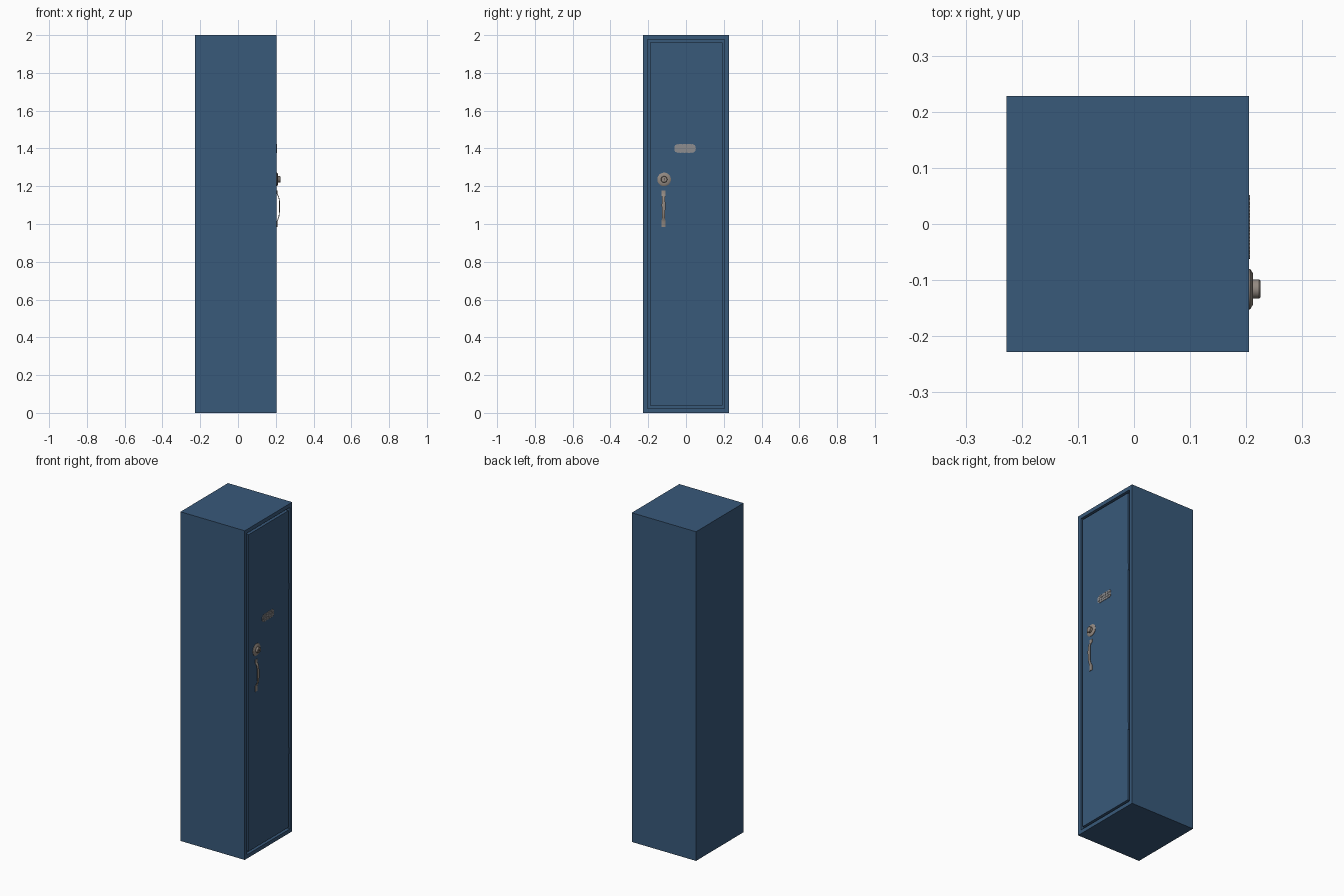
import bpy
import bmesh
from math import pi, sin, cos
from mathutils import Vector, Matrix

if "Cube" in bpy.data.objects:
    bpy.data.objects.remove(bpy.data.objects["Cube"])


def material(name, color):
    m = bpy.data.materials.new(name)
    m.use_nodes = True
    m.diffuse_color = (*color, 1)
    m.node_tree.nodes["Principled BSDF"].inputs["Base Color"].default_value = (*color, 1)
    return m


blue = material("blue paint", (0.040, 0.100, 0.195))
steel = material("warm steel", (0.29, 0.25, 0.22))
grey = material("plate grey", (0.27, 0.27, 0.28))
dark = material("dark slot", (0.03, 0.03, 0.03))


def finish(name, bm, mat, smooth=False):
    bmesh.ops.recalc_face_normals(bm, faces=bm.faces)
    mesh = bpy.data.meshes.new(name)
    bm.to_mesh(mesh)
    bm.free()
    obj = bpy.data.objects.new(name, mesh)
    bpy.context.collection.objects.link(obj)
    mesh.materials.append(mat)
    if smooth:
        bpy.ops.object.select_all(action='DESELECT')
        obj.select_set(True)
        bpy.context.view_layer.objects.active = obj
        bpy.ops.object.shade_smooth_by_angle(angle=0.6)
    return obj


def box_mesh(low, high):
    bm = bmesh.new()
    low, high = Vector(low), Vector(high)
    size = high - low
    bmesh.ops.create_cube(bm, size=1, matrix=Matrix.Translation((low + high) / 2)
                          @ Matrix.Diagonal((*size, 1)))
    return bm


def loft(bm, rings):
    # Skin closed rings of equal length and cap both ends
    rings = [[bm.verts.new(p) for p in ring] for ring in rings]
    n = len(rings[0])
    for a, b in zip(rings, rings[1:]):
        for i in range(n):
            j = (i + 1) % n
            bm.faces.new((a[i], a[j], b[j], b[i]))
    bm.faces.new(rings[0])
    bm.faces.new(rings[-1])


FRONT = 0.205
HALF = 0.228
RIM = 0.033
GAP = 0.005

# Cabinet body with the door opening recessed into its +x side
bm = box_mesh((-0.227, -HALF, 0), (FRONT, HALF, 2))
bm.normal_update()
opening = max(bm.faces, key=lambda f: f.normal.x)
bmesh.ops.inset_region(bm, faces=[opening], thickness=RIM)
walls = bmesh.ops.extrude_discrete_faces(bm, faces=[opening])
inner = walls["faces"][0]
bmesh.ops.translate(bm, verts=inner.verts, vec=(-0.02, 0, 0))
finish("cabinet_body", bm, blue)

# Door sitting flush in the opening with a narrow gap around it
edge = RIM + GAP
door = box_mesh((FRONT - 0.021, -HALF + edge, edge),
                (FRONT, HALF - RIM - 0.003, 2 - edge))
finish("door", door, blue)

# Hinge pins in the gap opposite the handle
for label, z in (("lower", 0.5), ("upper", 1.5)):
    pin = box_mesh((FRONT - 0.015, HALF - RIM - 0.004, z - 0.02),
                   (FRONT - 0.001, HALF - RIM + 0.001, z + 0.02))
    finish(label + "_hinge", pin, blue)

# Small honeycomb plate with rounded ends
bm = bmesh.new()
py, pz, half_w, half_h = -0.005, 1.40, 0.060, 0.025
corners = []
for side in (1, -1):
    for k in range(9):
        a = -pi / 2 + pi * k / 8
        r = half_h - 0.003
        corners.append((py + side * (half_w - half_h + r * cos(a)), pz + side * r * sin(a)))
loft(bm, [[(x, y, z) for y, z in corners] for x in (FRONT - 0.001, FRONT + 0.0015)])
pitch = 0.006
for row in range(-4, 5):
    z = row * pitch * 0.87
    reach = half_w - half_h + (half_h ** 2 - z ** 2) ** 0.5 - 0.003
    for col in range(-11, 12):
        y = (col + 0.5 * (row % 2)) * pitch
        if abs(y) <= reach:
            hexagon = [(py + y + 0.003 * sin(k * pi / 3), pz + z + 0.003 * cos(k * pi / 3))
                       for k in range(6)]
            loft(bm, [[(x, u, v) for u, v in hexagon] for x in (FRONT, FRONT + 0.002)])
finish("vent_plate", bm, grey)

# Round lock: bevelled flange and knob turned around the x axis
LOCK_Y, LOCK_Z = -0.116, 1.236
profile = [(FRONT - 0.001, 0.036), (FRONT + 0.002, 0.036), (FRONT + 0.007, 0.028),
           (FRONT + 0.007, 0.017), (FRONT + 0.018, 0.017), (FRONT + 0.020, 0.015)]
bm = bmesh.new()
loft(bm, [[(x, LOCK_Y + r * cos(2 * pi * k / 32), LOCK_Z + r * sin(2 * pi * k / 32))
           for k in range(32)] for x, r in profile])
finish("lock", bm, steel, smooth=True)
slot = box_mesh((FRONT + 0.019, LOCK_Y - 0.0015, LOCK_Z - 0.007),
                (FRONT + 0.0205, LOCK_Y + 0.0015, LOCK_Z + 0.007))
finish("key_slot", slot, dark)

# Strap handle: flat feet and a bowed grip, as (height, stand-off, half width)
strap = [(0.985, 0.000, 0.011), (1.015, 0.000, 0.011), (1.022, 0.003, 0.009),
         (1.040, 0.010, 0.008), (1.065, 0.0125, 0.009), (1.10, 0.013, 0.0095),
         (1.125, 0.012, 0.009), (1.145, 0.008, 0.009), (1.155, 0.002, 0.010),
         (1.160, 0.000, 0.011), (1.178, 0.000, 0.011)]
bm = bmesh.new()
rings = []
for z, off, w in strap:
    x, y = FRONT + off, -0.119
    rings.append([(x, y - w, z), (x + 0.0025, y - w, z), (x + 0.004, y - w * 0.6, z),
                  (x + 0.004, y + w * 0.6, z), (x + 0.0025, y + w, z), (x, y + w, z)])
loft(bm, rings)
finish("handle", bm, steel, smooth=True)
